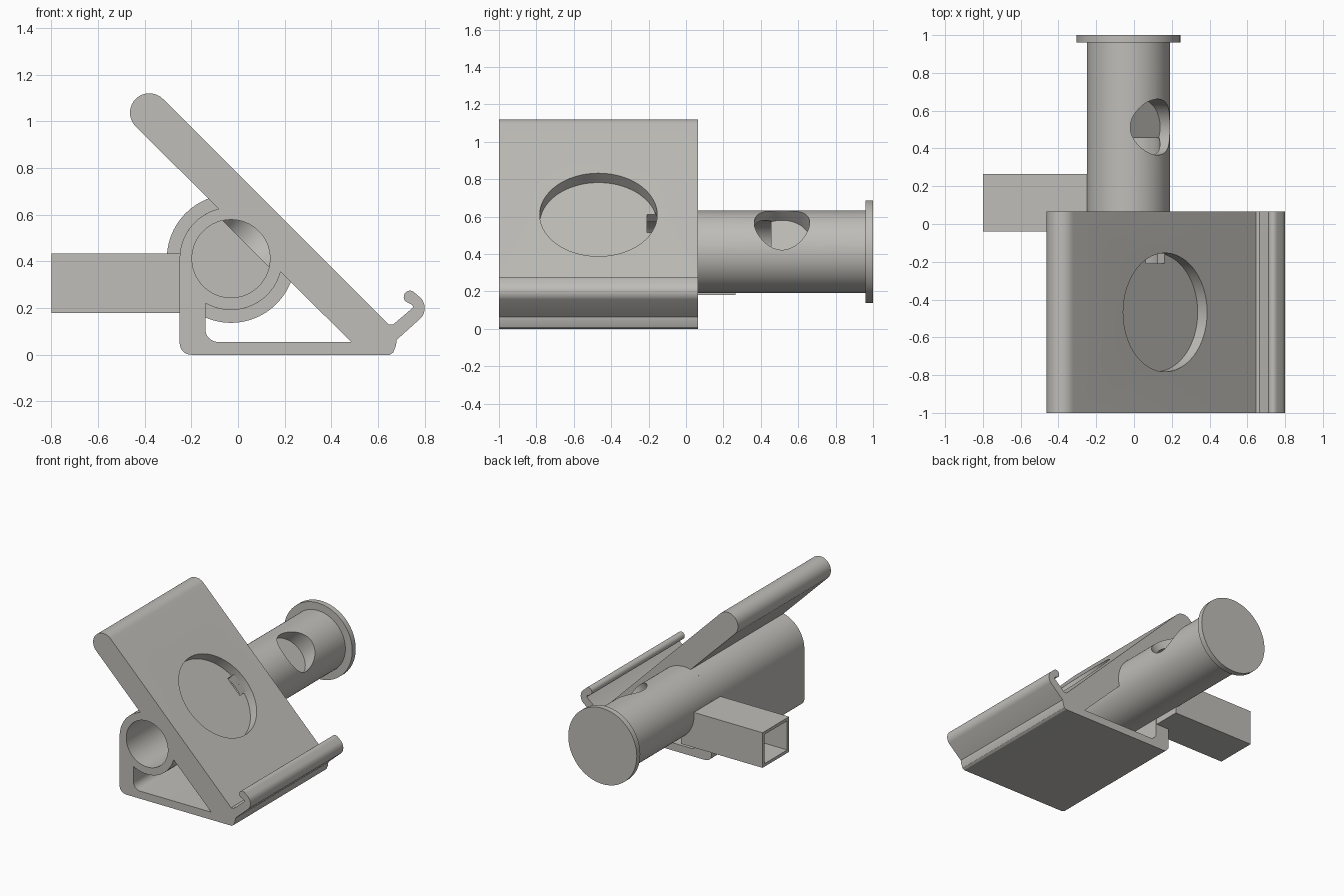
import bpy, bmesh
from math import sin, cos, radians, sqrt
from mathutils import Vector

if "Cube" in bpy.data.objects:
    bpy.data.objects.remove(bpy.data.objects["Cube"])

grey = bpy.data.materials.new("warm_grey")
grey.diffuse_color = (0.52, 0.51, 0.48, 1)
grey.use_nodes = True
grey.node_tree.nodes["Principled BSDF"].inputs["Base Color"].default_value = grey.diffuse_color

AX, AZ = -0.03, 0.412          # tube axis
R_OUT, R_IN, R_CAP = 0.22, 0.167, 0.275
N = Vector((sqrt(0.5), 0, sqrt(0.5)))   # normal of the leaning plate


def arc(cx, cz, r, a0, a1, n):
    steps = [radians(a0 + (a1 - a0) * i / n) for i in range(n + 1)]
    return [(cx + r * cos(a), cz + r * sin(a)) for a in steps]


def prism(name, pts, y0, y1):
    """Extrude an x-z outline along y."""
    bm = bmesh.new()
    face = bm.faces.new([bm.verts.new((x, y0, z)) for x, z in pts])
    new = bmesh.ops.extrude_face_region(bm, geom=[face])["geom"]
    bmesh.ops.translate(bm, vec=(0, y1 - y0, 0),
                        verts=[v for v in new if isinstance(v, bmesh.types.BMVert)])
    bmesh.ops.recalc_face_normals(bm, faces=bm.faces)
    mesh = bpy.data.meshes.new(name)
    bm.to_mesh(mesh)
    bm.free()
    mesh.materials.append(grey)
    ob = bpy.data.objects.new(name, mesh)
    bpy.context.collection.objects.link(ob)
    return ob


def rod(name, r, y0, y1):
    return prism(name, arc(AX, AZ, r, 0, 360, 96)[:-1], y0, y1)


def box(name, x, y, z):
    return prism(name, [(x[0], z[0]), (x[1], z[0]), (x[1], z[1]), (x[0], z[1])], *y)


def drill(name, r, floor, depth):
    """Cylinder along the plate normal, starting at its floor point."""
    bpy.ops.mesh.primitive_cylinder_add(vertices=96, radius=r, depth=depth,
                                        location=Vector(floor) + N * depth / 2,
                                        rotation=(0, radians(45), 0))
    ob = bpy.context.object
    ob.name = name
    ob.data.materials.append(grey)
    return ob


def cut(ob, cutter):
    cutter.hide_render = True
    mod = ob.modifiers.new("cut", "BOOLEAN")
    mod.operation = "DIFFERENCE"
    mod.solver = "EXACT"
    mod.object = cutter
    bpy.context.view_layer.objects.active = ob
    bpy.ops.object.modifier_apply(modifier=mod.name)
    bpy.data.objects.remove(cutter, do_unlink=True)


# Stand: base, back wall, leaning plate and front hook in one outline
outline = (arc(-0.20, 0.05, 0.05, 180, 270, 8)
           + [(0.65, 0), (0.665, 0.01), (0.677, 0.04), (0.68, 0.064)]
           + arc(0.735, 0.2, 0.065, -40, 40, 8)
           + arc(0.737, 0.248, 0.027, 40, 225, 10)
           + [(0.748, 0.213), (0.75, 0.205), (0.745, 0.198),
              (0.665, 0.13), (0.645, 0.13)]
           + arc(-0.38, 1.0375, 0.083, 45, 225, 20)
           + arc(AX, AZ, R_OUT, 104, 179, 24))
stand = prism("stand", outline, -1, 0.065)

# Triangular opening under the plate
opening = (arc(-0.085, 0.11, 0.055, 180, 270, 8) + [(0.485, 0.055)]
           + arc(AX, AZ, R_OUT, -15, -120, 32))
cut(stand, prism("opening_cutter", opening, -1.2, 0.3))
cut(stand, rod("bore_cutter", R_IN, -1.2, 0.3))

# Round recess in the plate and the cable slot through its floor
cut(stand, drill("recess_cutter", 0.314, (0.115, -0.468, 0.56), 0.3))
bpy.ops.mesh.primitive_cube_add(size=1, location=Vector((0.1125, -0.182, 0.5625)) - N * 0.045,
                                rotation=(0, radians(45), 0))
slot = bpy.context.object
slot.scale = (0.137, 0.055, 0.13)
bpy.context.view_layer.update()
cut(stand, slot)

# Rear tube: hollow at the front, solid behind, with an angled pocket
tube = rod("tube", R_OUT, 0.065, 0.96)
cut(tube, rod("tube_bore_cutter", R_IN, -0.2, 0.455))
floor = Vector((AX, 0.513, AZ)) + N * 0.09
cut(tube, drill("pocket_cutter", 0.148, floor, 0.4))

# End cap
cap = rod("end_cap", R_CAP, 0.96, 1.0)

# Hollow square side arm
arm = box("side_arm", (-0.80, -0.145), (-0.04, 0.265), (0.18, 0.435))
cut(arm, box("arm_cutter", (-0.9, -0.252), (-0.018, 0.243), (0.202, 0.413)))
cut(arm, rod("arm_bore_cutter", R_IN + 0.005, -0.3, 0.5))

for ob in (stand, tube, cap, arm):
    bpy.ops.object.select_all(action="DESELECT")
    ob.select_set(True)
    bpy.context.view_layer.objects.active = ob
    bpy.ops.object.shade_smooth_by_angle(angle=radians(30))
